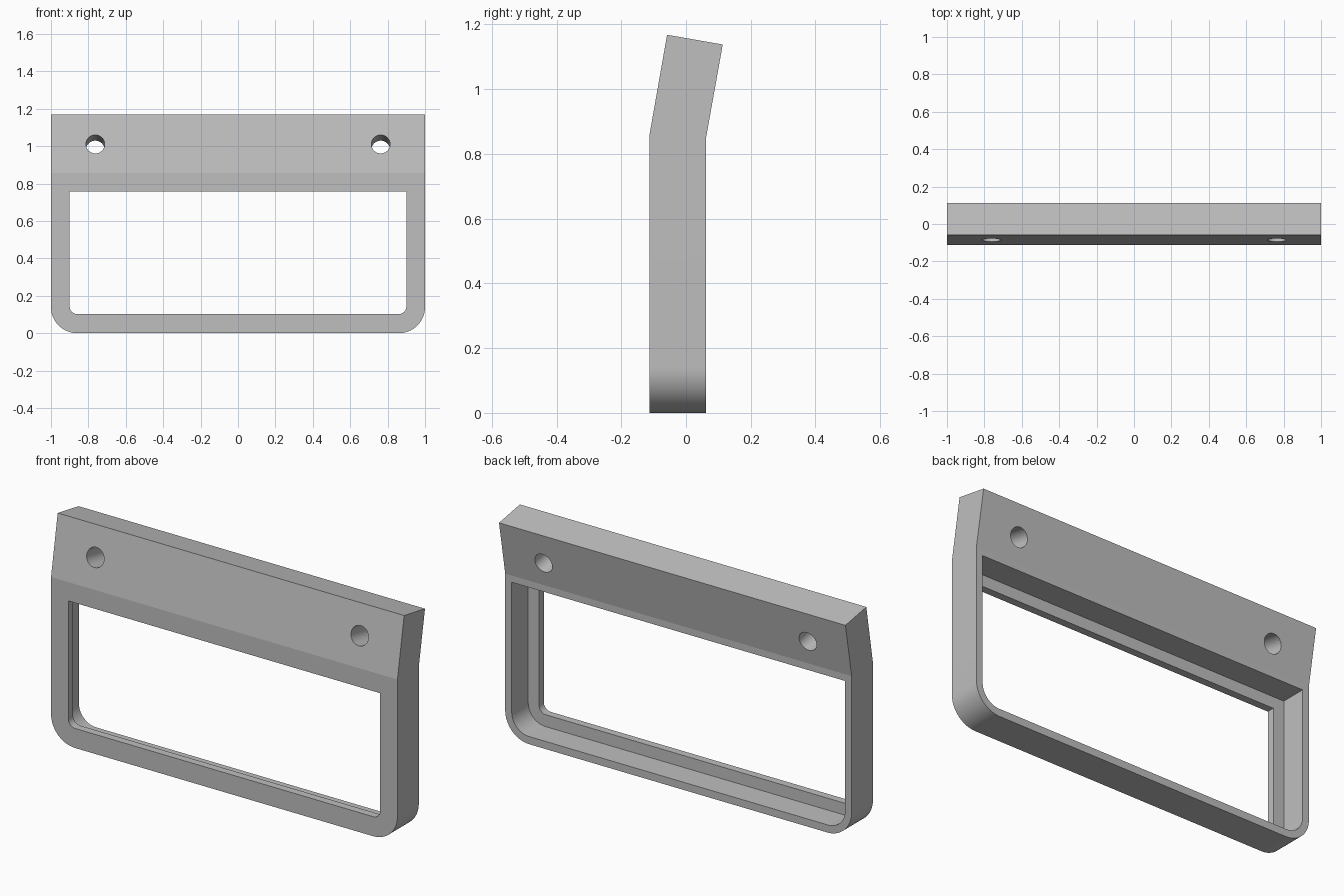
import bpy
import bmesh
import math
from mathutils import Matrix

cube = bpy.data.objects.get("Cube")
if cube:
    bpy.data.objects.remove(cube, do_unlink=True)

FRONT, BACK, BEND = -0.1135, 0.0625, 0.855
TILT = math.radians(10)

grey = bpy.data.materials.new("plain_grey")
grey.use_nodes = True
grey.diffuse_color = (0.52, 0.52, 0.52, 1)
grey.node_tree.nodes["Principled BSDF"].inputs["Base Color"].default_value = grey.diffuse_color


def add_object(name, bm):
    bmesh.ops.recalc_face_normals(bm, faces=bm.faces)
    mesh = bpy.data.meshes.new(name)
    bm.to_mesh(mesh)
    bm.free()
    mesh.materials.append(grey)
    obj = bpy.data.objects.new(name, mesh)
    bpy.context.collection.objects.link(obj)
    return obj


def prism(name, profile, half_width, radius):
    """Extrude a (y, z) profile along x and round its two lowest corners."""
    bm = bmesh.new()
    face = bm.faces.new([bm.verts.new((-half_width, y, z)) for y, z in profile])
    new = bmesh.ops.extrude_face_region(bm, geom=[face])["geom"]
    bmesh.ops.translate(bm, vec=(2 * half_width, 0, 0),
                        verts=[v for v in new if isinstance(v, bmesh.types.BMVert)])
    low = min(z for _, z in profile) + 0.001
    corners = [e for e in bm.edges if all(v.co.z < low for v in e.verts)
               and abs(e.verts[0].co.x - e.verts[1].co.x) < 0.001]
    bmesh.ops.bevel(bm, geom=corners, offset=radius, segments=20,
                    profile=0.5, affect='EDGES')
    return add_object(name, bm)


def cut(target, cutter):
    cutter.hide_render = True
    mod = target.modifiers.new("cut", 'BOOLEAN')
    mod.operation = 'DIFFERENCE'
    mod.solver = 'EXACT'
    mod.object = cutter
    bpy.context.view_layer.objects.active = target
    bpy.ops.object.modifier_apply(modifier=mod.name)
    bpy.data.objects.remove(cutter, do_unlink=True)


# Frame body with the upper plate leaning back
frame = prism("frame", [(FRONT, 0), (BACK, 0), (BACK, BEND - 0.002),
                        (0.1135, 1.138), (-0.0585, 1.168), (FRONT, BEND)], 1.0, 0.14)

# Window opening through the front lip, then the wider pocket behind it
for name, y0, y1, z0, z1, half, radius in (
        ("opening_cutter", -0.3, 0.3, 0.102, 0.757, 0.9, 0.04),
        ("pocket_cutter", -0.0735, 0.3, 0.04, 0.818, 0.9625, 0.1)):
    cut(frame, prism(name, [(y0, z0), (y1, z0), (y1, z1), (y0, z1)], half, radius))

# Screw holes square to the leaning plate
for side in (-1, 1):
    bm = bmesh.new()
    bmesh.ops.create_cone(bm, cap_ends=True, segments=64, radius1=0.05, radius2=0.05,
                          depth=0.6, matrix=Matrix.Translation((side * 0.763, -0.086, 1.01))
                          @ Matrix.Rotation(math.pi / 2 - TILT, 4, 'X'))
    cut(frame, add_object("hole_cutter", bm))

# Smooth the rounded corners and holes, keep the bend crisp
bpy.ops.object.select_all(action='DESELECT')
frame.select_set(True)
bpy.context.view_layer.objects.active = frame
bpy.ops.object.shade_smooth_by_angle(angle=math.radians(8))
